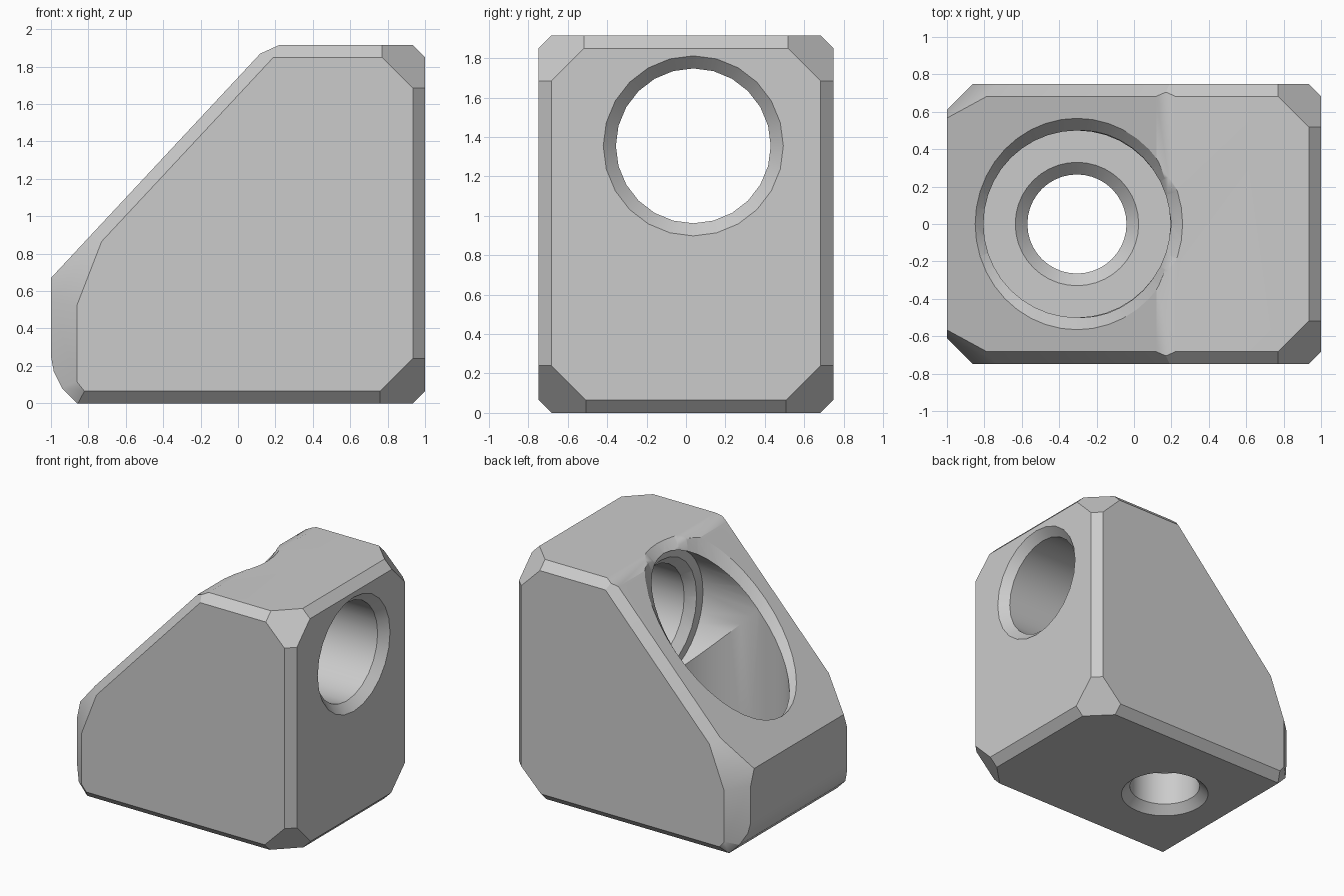
import bpy
import bmesh
from math import cos, sin, tau, radians
from mathutils import Vector, Matrix

if "Cube" in bpy.data.objects:
    bpy.data.objects.remove(bpy.data.objects["Cube"], do_unlink=True)

HALF_Y, TOP, BEVEL = 0.748, 1.915, 0.065
BORE_X, BORE_Z = -0.305, 1.355
SLOPE = Vector((-0.731, 0, 0.682))


def slope_z(x):
    return 0.67 + (x + 1) * 1.0714


def make_object(name, bm):
    bmesh.ops.recalc_face_normals(bm, faces=bm.faces[:])
    mesh = bpy.data.meshes.new(name)
    bm.to_mesh(mesh)
    bm.free()
    obj = bpy.data.objects.new(name, mesh)
    bpy.context.collection.objects.link(obj)
    return obj


def loft(name, rings):
    """Closed solid through a list of equal-length point rings."""
    bm = bmesh.new()
    loops = [[bm.verts.new(p) for p in ring] for ring in rings]
    n = len(loops[0])
    for a, b in zip(loops, loops[1:]):
        for i in range(n):
            j = (i + 1) % n
            bm.faces.new((a[i], a[j], b[j], b[i]))
    bm.faces.new(loops[0])
    bm.faces.new(loops[-1])
    return make_object(name, bm)


def lathe(name, profile, place, sides):
    """Turned solid from (radius, height) pairs."""
    angles = [tau * i / sides for i in range(sides)]
    return loft(name, [[place @ Vector((r * cos(a), r * sin(a), h)) for a in angles]
                       for r, h in profile])


# Block, trimmed by planes
block = bmesh.new()
bmesh.ops.create_cube(block, size=1)
for v in block.verts:
    v.co = Vector((v.co.x * 2, v.co.y * 2 * HALF_Y, (v.co.z + 0.5) * TOP))


def trim(point, normal):
    cut = bmesh.ops.bisect_plane(block, geom=block.verts[:] + block.edges[:] + block.faces[:],
                                 plane_co=point, plane_no=Vector(normal).normalized(),
                                 dist=1e-5, clear_outer=True)
    edges = [e for e in cut["geom_cut"] if isinstance(e, bmesh.types.BMEdge) and e.is_boundary]
    if edges:
        bmesh.ops.edgeloop_fill(block, edges=edges)


# Sloped face, its soft top break and the rounded lower left edge
trim((-1, 0, 0.67), SLOPE)
trim((0.12, 0, 1.87), (-0.41, 0, 0.91))
toe = [(-1, 0.25), (-0.985, 0.17), (-0.94, 0.08), (-0.86, 0)]
for (x1, z1), (x2, z2) in zip(toe, toe[1:]):
    trim((x1, 0, z1), (z2 - z1, 0, x1 - x2))

# Straight edge bevels at the right end
trim((1, 0, TOP - BEVEL), (1, 0, 1))
trim((1, 0, BEVEL), (1, 0, -1))

# Bevels and corners repeated on both sides
for s in (-1, 1):
    y = s * HALF_Y
    inner = s * (HALF_Y - BEVEL)
    trim((0, inner, TOP), (0, s, 1))
    trim((0, inner, 0), (0, s, -1))
    trim((1, inner, 1), (1, s, 0))
    trim((-0.862, y, 0), (-1, s, 0))
    trim((-1, inner, 0.67), SLOPE + Vector((0, s, 0)))
    trim((-0.855, y, 0.54), (-0.93, s, 0.36))
    trim((0.93, y, 1.69), (1, s, 1))
    trim((0.93, y, 0.235), (1, s, -1))
    trim((-0.865, y, 0.12), (-0.75, s, -0.6))
body = make_object("angle_bracket", block)

# Upright screw hole with its wide counterbore
cutters = [lathe("upright_bore",
                 [(0.43, -0.1), (0.265, 0.065), (0.265, 0.335), (0.33, 0.4),
                  (0.5, 0.4), (0.5, 1.85), (0.6, 1.95)],
                 Matrix.Translation((BORE_X, 0, 0)), 40)]

# Level counterbore and its hole through the right end
turn = Matrix.Rotation(radians(90), 4, 'Y')
cutters.append(lathe("level_counterbore", [(0.5, -1.2), (0.5, 0.2)],
                     Matrix.Translation((0, 0, BORE_Z)) @ turn, 40))
cutters.append(lathe("level_hole",
                     [(0.457, 0), (0.457, 0.2), (0.393, 0.265), (0.393, 0.935),
                      (0.457, 1), (0.557, 1.1)],
                     Matrix.Translation((0, 0.037, BORE_Z)) @ turn, 24))

# Bevelled rim following the slope
rings = []
for step in (-1, 0, 1):
    grow = (step + 1) * BEVEL
    rx, ry = 0.5 + grow * 0.68, 0.5 + grow
    ring = []
    for i in range(40):
        x = BORE_X + rx * cos(tau * i / 40)
        ring.append((x, ry * sin(tau * i / 40), slope_z(x) + step * 0.09))
    rings.append(ring)
cutters.append(loft("slope_rim", rings))

# Carve the openings
for cutter in cutters:
    cutter.hide_render = True
    mod = body.modifiers.new(cutter.name, 'BOOLEAN')
    mod.operation = 'DIFFERENCE'
    mod.solver = 'EXACT'
    mod.object = cutter
bpy.context.view_layer.update()
carved = bpy.data.meshes.new_from_object(
    body.evaluated_get(bpy.context.evaluated_depsgraph_get()))
body.modifiers.clear()
body.data = carved
for cutter in cutters:
    bpy.data.objects.remove(cutter, do_unlink=True)

# Plain grey finish
grey = bpy.data.materials.new("light_grey")
grey.use_nodes = True
grey.diffuse_color = (0.6, 0.6, 0.6, 1)
grey.node_tree.nodes["Principled BSDF"].inputs["Base Color"].default_value = (0.6, 0.6, 0.6, 1)
carved.materials.clear()
carved.materials.append(grey)

# Smooth shading with crisp edges
bpy.ops.object.select_all(action='DESELECT')
body.select_set(True)
bpy.context.view_layer.objects.active = body
bpy.ops.object.shade_smooth_by_angle(angle=radians(30))
weighted = body.modifiers.new("even_shading", 'WEIGHTED_NORMAL')
weighted.keep_sharp = True
